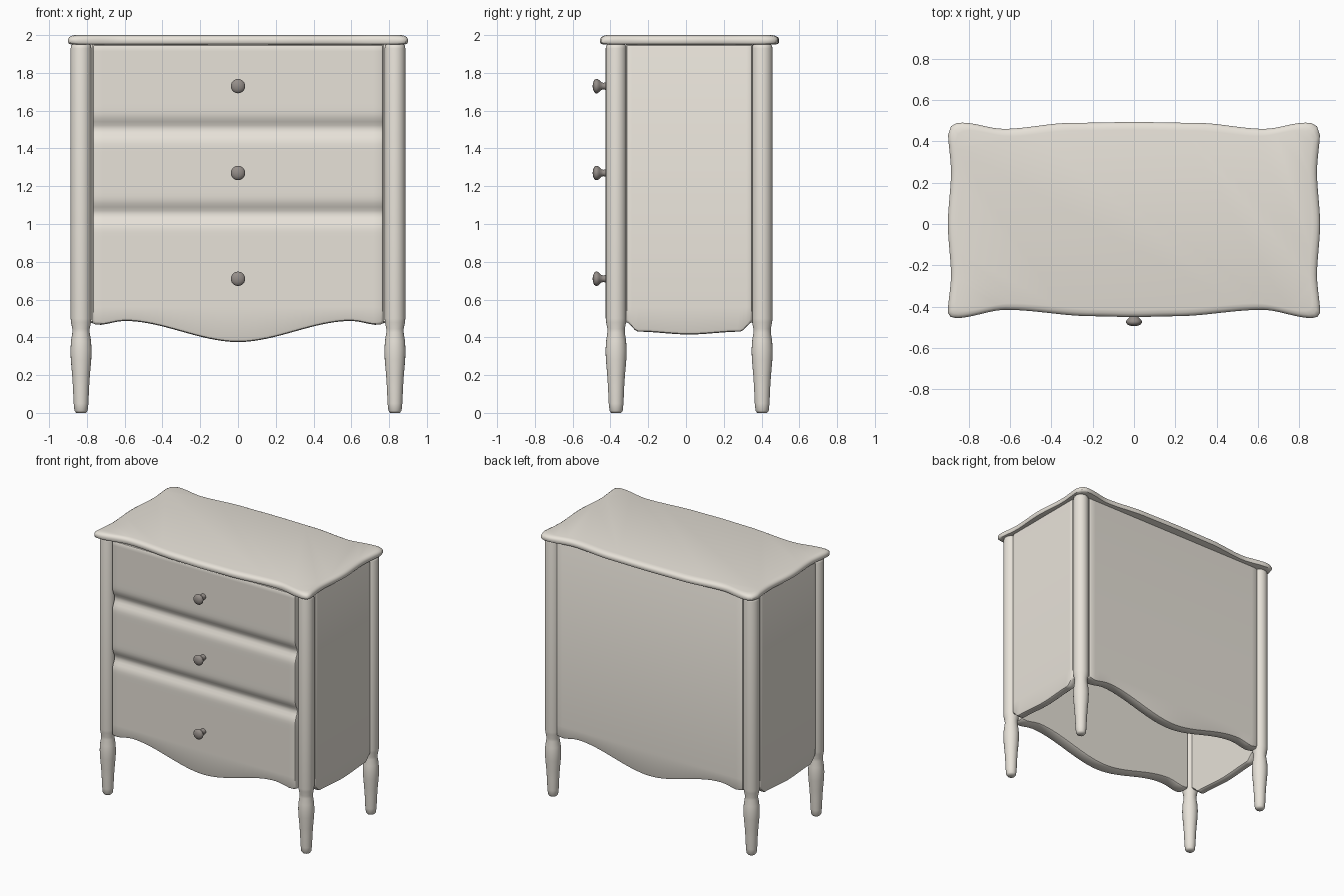
import bpy, bmesh, math
from mathutils import Matrix

if "Cube" in bpy.data.objects:
    bpy.data.objects.remove(bpy.data.objects["Cube"])

def material(name, rgb):
    m = bpy.data.materials.new(name)
    m.diffuse_color = (*rgb, 1)
    m.use_nodes = True
    m.node_tree.nodes["Principled BSDF"].inputs["Base Color"].default_value = m.diffuse_color
    return m

CREAM = material("cream paint", (0.80, 0.76, 0.69))
DARK = material("dark metal", (0.30, 0.27, 0.25))

def interp(pts, x):
    """Smooth-step interpolation through sorted (x, value) points."""
    if x <= pts[0][0]:
        return pts[0][1]
    for (a, va), (b, vb) in zip(pts, pts[1:]):
        if x <= b:
            t = (x - a) / (b - a)
            return va + (vb - va) * t * t * (3 - 2 * t)
    return pts[-1][1]

def loft(name, rings, mat, matrix=Matrix(), angle=40):
    """Skin closed rings of equal length and cap both ends."""
    bm = bmesh.new()
    rows = [[bm.verts.new(p) for p in r] for r in rings]
    n = len(rows[0])
    for a, b in zip(rows, rows[1:]):
        for i in range(n):
            bm.faces.new((a[i], a[(i + 1) % n], b[(i + 1) % n], b[i]))
    bm.faces.new(rows[0][::-1])
    bm.faces.new(rows[-1])
    bmesh.ops.transform(bm, matrix=matrix, verts=bm.verts)
    bmesh.ops.recalc_face_normals(bm, faces=bm.faces)
    me = bpy.data.meshes.new(name)
    bm.to_mesh(me)
    bm.free()
    ob = bpy.data.objects.new(name, me)
    bpy.context.collection.objects.link(ob)
    me.materials.append(mat)
    bpy.ops.object.select_all(action='DESELECT')
    ob.select_set(True)
    bpy.context.view_layer.objects.active = ob
    bpy.ops.object.shade_smooth_by_angle(angle=math.radians(angle))
    return ob

def lathe(name, profile, mat, matrix, sides=24):
    rings = [[(r * math.cos(2 * math.pi * i / sides), r * math.sin(2 * math.pi * i / sides), z)
              for i in range(sides)] for r, z in profile]
    return loft(name, rings, mat, matrix, 60)

def panel(name, half, thick, bottom, matrix, grooves=()):
    """Upright panel along x, outer face at y = 0, with a shaped lower edge and rounded rims."""
    top, e = 1.95, 0.016
    heights = [0.56 + (top - e - 0.56) * i / 70 for i in range(71)] if grooves else [0.56, top - e]
    def face_y(z):
        return sum(d * math.exp(-((z - c) / 0.045) ** 2) for c, d in grooves)
    ends = [(half, e), (half - 0.005, e * 0.3), (half - e, 0)]
    cols = [(-x, i) for x, i in ends]
    cols += [((half - e) * k / 20, 0) for k in range(-19, 20)]
    cols += ends[::-1]
    rings = []
    for x, i in cols:
        b = interp(bottom, abs(x))
        ring = [(x, e + i * 0.5, b), (x, e * 0.3 + i, b + e * 0.3), (x, i, b + e)]
        ring += [(x, face_y(z) + i, z) for z in heights]
        ring += [(x, e * 0.3 + i, top - e * 0.3), (x, e + i * 0.5, top)]
        ring += [(x, thick, top), (x, thick, b + 0.008), (x, thick - 0.01, b)]
        rings.append(ring)
    return loft(name, rings, CREAM, matrix)

# Shaped top with a rolled edge
right = [(-0.43, 0.90), (-0.25, 0.885), (0.0, 0.90), (0.25, 0.885), (0.46, 0.90)]
front = [(0, 0.45), (0.2, 0.446), (0.62, 0.415), (0.86, 0.455)]
back = [(0, 0.493), (0.3, 0.489), (0.63, 0.46), (0.83, 0.49), (0.86, 0.487)]
outline = [(0.86 * k / 30, -interp(front, abs(0.86 * k / 30))) for k in range(-30, 31)]
outline += [(0.887, -0.449)]
outline += [(interp(right, -0.43 + 0.86 * k / 24), -0.43 + 0.86 * k / 24) for k in range(25)]
outline += [(0.885, 0.472)]
outline += [(-0.86 * k / 30, interp(back, abs(0.86 * k / 30))) for k in range(-30, 31)]
outline += [(-0.885, 0.472)]
outline += [(-interp(right, 0.43 - 0.86 * k / 24), 0.43 - 0.86 * k / 24) for k in range(25)]
outline += [(-0.887, -0.449)]
edge = [(0.02, 1.95), (0.005, 1.954), (0, 1.962), (0, 1.978), (0.006, 1.989), (0.018, 1.996), (0.036, 2.0)]
loft("top", [[(x * (1 - i / 0.9), y * (1 - i / 0.47), z) for x, y in outline] for i, z in edge], CREAM)

# Corner posts with turned feet
post = [(0.026, 0), (0.035, 0.012), (0.039, 0.05), (0.043, 0.14), (0.047, 0.20), (0.054, 0.28),
        (0.056, 0.33), (0.053, 0.38), (0.046, 0.425), (0.046, 0.445), (0.053, 0.48), (0.055, 0.50),
        (0.055, 1.93), (0.052, 1.944), (0.044, 1.952)]
for y, fb in ((-0.37, "front"), (0.403, "back")):
    for s, side in ((-1, "left"), (1, "right")):
        lathe(f"{fb}_{side}_leg", post, CREAM, Matrix.Translation((s * 0.831, y, 0)))

# Front and back panels with a waved apron, and side panels
wave = [(0, 0.375), (0.6, 0.487), (0.745, 0.465), (0.77, 0.475)]
side_edge = [(0, 0.415), (0.27, 0.43), (0.335, 0.48)]
panel("drawer_front", 0.77, 0.09, wave, Matrix.Translation((0, -0.415, 0)),
      [(1.505, 0.028), (1.055, 0.028)])
panel("back_panel", 0.782, 0.08, wave,
      Matrix.Translation((0, 0.44, 0)) @ Matrix.Rotation(math.pi, 4, 'Z'))
for s, side in ((-1, "left"), (1, "right")):
    panel(f"{side}_side_panel", 0.335, 0.06, side_edge,
          Matrix.Translation((s * 0.868, 0.017, 0)) @ Matrix.Rotation(s * math.pi / 2, 4, 'Z'))

# Drawer knobs
knob = [(0.022, 0), (0.021, 0.012), (0.017, 0.024), (0.020, 0.036), (0.032, 0.048),
        (0.038, 0.057), (0.038, 0.066), (0.032, 0.074), (0.018, 0.080), (0.004, 0.082)]
for z, label in ((1.73, "upper"), (1.27, "middle"), (0.71, "lower")):
    lathe(f"{label}_knob", knob, DARK,
          Matrix.Translation((0, -0.412, z)) @ Matrix.Rotation(math.pi / 2, 4, 'X'))
